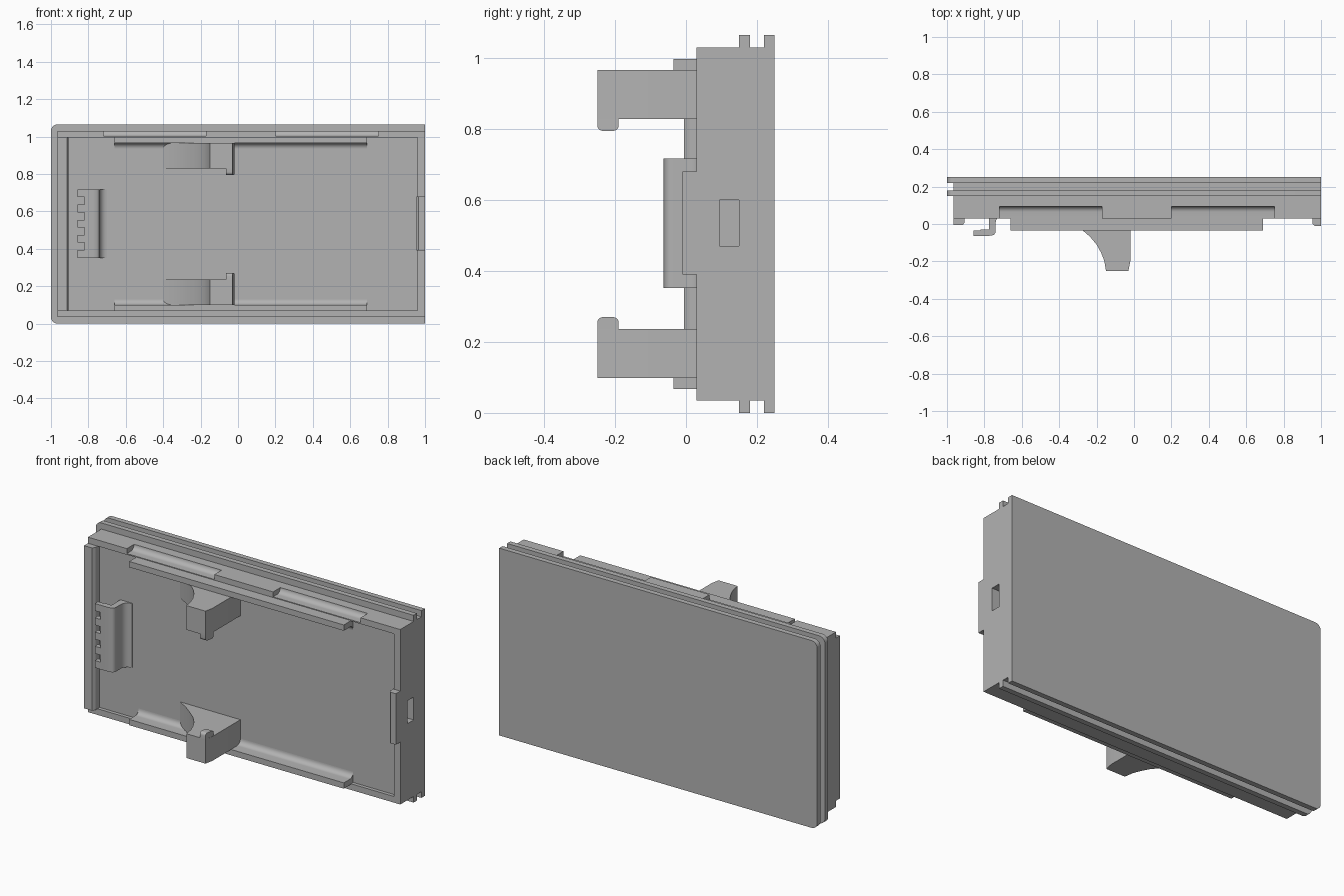
import bpy, bmesh, math
from mathutils import Vector

if "Cube" in bpy.data.objects:
    bpy.data.objects.remove(bpy.data.objects["Cube"], do_unlink=True)

grey = bpy.data.materials.new("plain grey")
grey.use_nodes = True
grey.diffuse_color = (0.45, 0.45, 0.45, 1)
grey.node_tree.nodes["Principled BSDF"].inputs["Base Color"].default_value = grey.diffuse_color
MID = 0.5325  # height of the mirror plane


def prism(name, pts, axis, lo, hi, flip=False):
    """Extrude a closed profile along an axis, optionally mirrored top to bottom."""
    place = {"x": lambda p, t: (t, p[0], p[1]),
             "y": lambda p, t: (p[0], t, p[1]),
             "z": lambda p, t: (p[0], p[1], t)}[axis]
    bm = bmesh.new()
    face = bm.faces.new([bm.verts.new(place(p, lo)) for p in pts])
    ext = bmesh.ops.extrude_face_region(bm, geom=[face])
    step = Vector(place((0, 0), hi - lo))
    bmesh.ops.translate(bm, verts=[v for v in ext["geom"] if isinstance(v, bmesh.types.BMVert)], vec=step)
    if flip:
        for v in bm.verts:
            v.co.z = 2 * MID - v.co.z
    bmesh.ops.recalc_face_normals(bm, faces=bm.faces)
    mesh = bpy.data.meshes.new(name)
    bm.to_mesh(mesh)
    bm.free()
    mesh.materials.append(grey)
    ob = bpy.data.objects.new(name, mesh)
    bpy.context.collection.objects.link(ob)
    return ob


def box(name, x0, x1, y0, y1, z0, z1, flip=False):
    return prism(name, [(x0, z0), (x1, z0), (x1, z1), (x0, z1)], "y", y0, y1, flip)


def arc(cx, cy, r, a0, a1, n=8):
    return [(cx + r * math.cos(math.radians(a0 + (a1 - a0) * i / n)),
             cy + r * math.sin(math.radians(a0 + (a1 - a0) * i / n))) for i in range(n + 1)]


def smooth(ob):
    bpy.ops.object.select_all(action="DESELECT")
    ob.select_set(True)
    bpy.context.view_layer.objects.active = ob
    bpy.ops.object.shade_smooth_by_angle(angle=math.radians(35))


def cut(ob, cutter):
    cutter.hide_render = True
    mod = ob.modifiers.new("cut", "BOOLEAN")
    mod.operation, mod.solver, mod.object = "DIFFERENCE", "EXACT", cutter
    bpy.context.view_layer.objects.active = ob
    bpy.ops.object.modifier_apply(modifier=mod.name)
    bpy.data.objects.remove(cutter, do_unlink=True)


# back plate and flange, rounded on one end only
outline = [(1, 0), (1, 2 * MID)] + arc(-0.965, 1.03, 0.035, 90, 180) + arc(-0.965, 0.035, 0.035, 180, 270)
smooth(prism("back_plate", outline, "y", 0.22, 0.25))
smooth(prism("flange", outline, "y", 0.15, 0.18))

# main body with shallow tray, edge notches and side pocket
body = box("body", -0.965, 1, 0.03, 0.22, 0.035, 1.03)
cut(body, box("tray_cutter", -0.905, 0.96, 0, 0.05, 0.07, 0.995))
notch = [(0, 1.1), (0, 1.002), (0.065, 1.002)] + arc(0.065, 1.032, 0.03, -90, 0)[1:] + [(0.095, 1.1)]
for flip in (False, True):
    for x0, x1 in ((-0.72, -0.17), (0.2, 0.75)):
        cut(body, prism("notch_cutter", notch, "x", x0, x1, flip))
cut(body, box("pocket_cutter", 0.95, 1.1, 0.095, 0.18, 0.47, 0.6))
smooth(body)

# raised end lip and end tab
lip = [(-0.965, 0.04), (-0.965, -0.005), (-0.915, -0.005), (-0.905, 0.01), (-0.905, 0.04)]
prism("end_lip", lip, "z", 0.07, 0.995)
prism("end_tab", [(1, 0.04), (1, -0.01), (0.965, -0.01), (0.955, 0), (0.955, 0.04)], "z", 0.39, 0.68)

# rails and hooked legs, mirrored top to bottom
rail = [(0.055, 0.998), (-0.035, 0.998), (-0.035, 0.965), (0.02, 0.965)] + arc(0.02, 0.935, 0.03, 90, 0)[1:] + [(0.055, 0.935)]
leg = [(-0.02, 0.06), (-0.02, -0.2), (-0.03, -0.25), (-0.15, -0.25), (-0.158, -0.2), (-0.175, -0.155),
       (-0.2, -0.11), (-0.235, -0.068), (-0.28, -0.03), (-0.335, 0.012), (-0.4, 0.05), (-0.4, 0.06)]
hook = [(-0.25, 0.84), (-0.19, 0.84)] + arc(-0.205, 0.81, 0.015, 0, -90, 4) + arc(-0.235, 0.81, 0.015, -90, -180, 4)
for side, flip in (("upper", False), ("lower", True)):
    smooth(prism(side + "_rail", rail, "x", -0.66, 0.69, flip))
    smooth(prism(side + "_leg", leg, "z", 0.828, 0.966, flip))
    tip = prism(side + "_hook", hook, "x", -0.065, -0.02, flip)
    for v in tip.data.vertices:  # follow the tapered leg end
        if v.co.x > -0.03 and v.co.y < -0.2:
            v.co.x = -0.02 - 0.2 * (-0.2 - v.co.y)
    smooth(tip)

# toothed clip
clip = ([(-0.775, 0.06), (-0.775, -0.03), (-0.82, -0.03), (-0.82, -0.063), (-0.775, -0.063)]
        + arc(-0.765, -0.038, 0.025, -60, 0, 4) + [(-0.74, 0.0)]
        + arc(-0.7, 0.005, 0.04, 180, 90, 6) + [(-0.7, 0.06)])
smooth(prism("clip", clip, "z", 0.352, 0.717))
for i in range(5):
    z = 0.352 + i * 0.081
    box("clip_tooth", -0.857, -0.815, -0.063, -0.035, z, z + 0.041)
